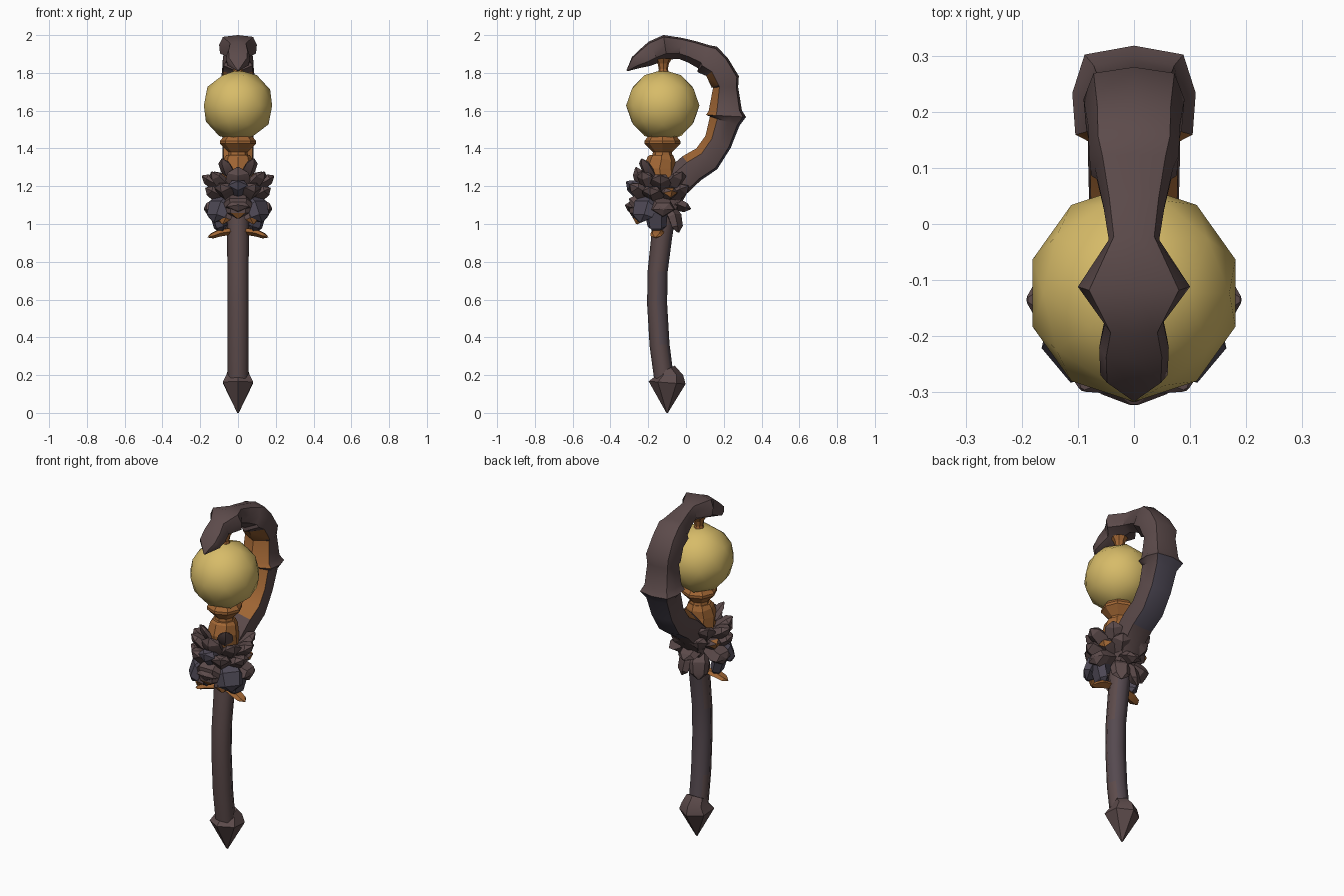
import bpy, bmesh, math
from mathutils import Vector

if "Cube" in bpy.data.objects:
    bpy.data.objects.remove(bpy.data.objects["Cube"])

def mat(name, col):
    m = bpy.data.materials.new(name)
    m.diffuse_color = (*col, 1)
    m.use_nodes = True
    m.node_tree.nodes["Principled BSDF"].inputs["Base Color"].default_value = m.diffuse_color
    return m

BROWN, SLATE, ORANGE, GOLD, DUSK = range(5)
MATS = [mat("dark brown", (0.108, 0.070, 0.070)), mat("slate", (0.076, 0.066, 0.092)),
        mat("copper orange", (0.36, 0.135, 0.035)), mat("gold", (0.68, 0.50, 0.14)),
        mat("dusky brown", (0.092, 0.068, 0.080))]
HEX = [(0, 1), (1, .5), (1, -.5), (0, -1), (-1, -.5), (-1, .5)]
OCT = [(math.cos(math.tau * k / 8), math.sin(math.tau * k / 8)) for k in range(8)]
CROOK = [(0, 1), (.95, .5), (1, -.2), (.8, -.85), (0, -1), (-.8, -.85), (-1, -.2), (-.95, .5)]
LEAF = [(0, 1), (1, .15), (.6, -.7), (-.6, -.7), (-1, .15)]
ORB = Vector((0, -0.123, 1.627))

def finish(name, bm, rule, smooth=None):
    bmesh.ops.recalc_face_normals(bm, faces=bm.faces[:])
    bm.normal_update()
    for f in bm.faces:
        f.material_index = rule(f.calc_center_median(), f.normal)
    me = bpy.data.meshes.new(name)
    bm.to_mesh(me)
    bm.free()
    for m in MATS:
        me.materials.append(m)
    ob = bpy.data.objects.new(name, me)
    bpy.context.collection.objects.link(ob)
    if smooth:
        bpy.ops.object.select_all(action='DESELECT')
        ob.select_set(True)
        bpy.context.view_layer.objects.active = ob
        bpy.ops.object.shade_smooth_by_angle(angle=math.radians(smooth))
    return ob

def loft(bm, path, sizes, profile, side):
    """Skin a profile along a path; sizes are (half width along side, half depth)."""
    path = [Vector(p) for p in path]
    rings = []
    for i, p in enumerate(path):
        t = (path[min(i + 1, len(path) - 1)] - path[max(i - 1, 0)]).normalized()
        n = side.cross(t).normalized()
        rings.append([bm.verts.new(p + side * (u * sizes[i][0]) + n * (v * sizes[i][1]))
                      for u, v in profile])
    k = len(profile)
    for a, b in zip(rings, rings[1:]):
        for j in range(k):
            bm.faces.new((a[j], a[(j + 1) % k], b[(j + 1) % k], b[j]))
    bm.faces.new(rings[0][::-1])
    bm.faces.new(rings[-1])

def staff_part(name, rows, profile, rule, smooth=None):
    bm = bmesh.new()
    flip = [(u, -v) for u, v in profile]      # depth +1 points away from the orb
    loft(bm, [(0, r[0], r[1]) for r in rows], [r[2:] for r in rows], flip, Vector((-1, 0, 0)))
    for f in bm.faces:
        f.smooth = bool(smooth)
    return finish(name, bm, rule, smooth)

# Curved shaft: rows are y, z, half width, half depth
staff_part("shaft", [
    (-.115, .17, .055, .052), (-.14, .36, .056, .053), (-.153, .58, .056, .053),
    (-.15, .75, .056, .053), (-.13, .92, .058, .055), (-.115, 1.05, .06, .06),
    (-.09, 1.2, .065, .07)], OCT, lambda c, n: DUSK if n.y > .4 else BROWN, 60)

# Pointed foot
staff_part("foot_spike", [
    (-.10, 0, .004, .004), (-.10, .16, .08, .098), (-.085, .20, .062, .07),
    (-.10, .23, .05, .045)], HEX, lambda c, n: BROWN, 35)

# Hooked crook with stepped segments, head and beak
def crook_colour(c, n):
    to_orb = (ORB - c).normalized()
    if 1.28 < c.z < 1.80 and c.y > -.08 and n.dot(to_orb) > .75:
        return ORANGE
    if 1.22 < c.z < 1.58 and n.y > .3:
        return SLATE
    return BROWN

staff_part("crook", [
    (-.11, 1.10, .06, .07), (-.065, 1.21, .075, .085), (.03, 1.295, .08, .08),
    (.11, 1.345, .082, .078), (.17, 1.435, .082, .074), (.205, 1.545, .085, .082),
    (.212, 1.572, .11, .106), (.208, 1.60, .09, .088), (.21, 1.725, .082, .066),
    (.208, 1.752, .09, .078), (.165, 1.83, .082, .074), (.112, 1.872, .08, .085),
    (.095, 1.885, .07, .068), (.03, 1.912, .055, .06), (-.03, 1.93, .045, .056),
    (-.11, 1.935, .10, .066), (-.17, 1.91, .052, .062), (-.215, 1.882, .062, .052),
    (-.265, 1.855, .06, .036), (-.312, 1.812, .004, .004)], CROOK, crook_colour, 42)

# Orb
bm = bmesh.new()
bmesh.ops.create_icosphere(bm, subdivisions=2, radius=.194)
for v in bm.verts:
    v.co = Vector((v.co.x * .98, v.co.y, v.co.z * .975)) + ORB
finish("orb", bm, lambda c, n: GOLD, 30)

# Turned holders below and above the orb
def turned(name, rows, y):
    bm = bmesh.new()
    loft(bm, [(0, y + r[2], r[0]) for r in rows], [(r[1], r[1]) for r in rows],
         OCT, Vector((1, 0, 0)))
    return finish(name, bm, lambda c, n: ORANGE)

turned("orb_cup", [(1.34, .058, 0), (1.38, .05, 0), (1.425, .095, 0), (1.44, .095, 0),
                   (1.465, .075, 0)], -.125)
turned("cup_base", [(1.22, .085, 0), (1.295, .085, -.01), (1.345, .075, 0), (1.365, .062, 0)], -.13)
turned("orb_pin", [(1.78, .035, 0), (1.82, .024, 0), (1.85, .03, 0), (1.875, .045, 0)], -.12)

# Leaf cluster
CORE_Y = -.135
def leaf(name, deg, z0, r1, z1, r2, z2, w, thick, col, tip=None):
    """Leaf leaving the core at height z0, swelling at (r1, z1), ending at (r2, z2)."""
    a = math.radians(deg)
    rad, side = Vector((math.sin(a), -math.cos(a), 0)), Vector((math.cos(a), math.sin(a), 0))
    at = lambda r, z: Vector((0, CORE_Y, 0)) + rad * r + Vector((0, 0, z))
    pts = [at(.03, z0), at(r1, z1), at(r1 * .35 + r2 * .65, z1 * .35 + z2 * .65), at(r2, z2)]
    bm = bmesh.new()
    loft(bm, pts, [(w * .65, thick * .9), (w, thick), (w * .85, thick * .75),
                   (w * .12, thick * .1)], LEAF, side)
    reach = (pts[2] - pts[3]).length * .95
    def rule(c, n):
        return tip if tip is not None and (c - pts[3]).length < reach else col
    finish(name, bm, rule, 25)

# Name, angles from front, z0, r1, z1, r2, z2, width, thickness, colour, tip colour
LEAVES = [
    ("collar_leaf", (40,), 1.22, .085, 1.28, .13, 1.345, .045, .025, BROWN, None),
    ("upper_leaf", (55, 132), 1.18, .11, 1.22, .17, 1.275, .055, .038, BROWN, None),
    ("upper_side_leaf", (90,), 1.17, .12, 1.22, .19, 1.255, .055, .042, BROWN, None),
    ("middle_leaf", (30,), 1.14, .12, 1.17, .185, 1.21, .058, .045, BROWN, None),
    ("middle_side_leaf", (72,), 1.13, .12, 1.16, .18, 1.19, .058, .042, BROWN, None),
    ("copper_leaf", (112,), 1.13, .10, 1.16, .16, 1.175, .048, .04, BROWN, ORANGE),
    ("rear_leaf", (150,), 1.12, .10, 1.17, .17, 1.20, .06, .045, BROWN, None),
    ("lower_pod", (50,), 1.15, .13, 1.09, .165, 1.01, .078, .06, SLATE, None),
    ("lower_side_pod", (95,), 1.13, .13, 1.085, .18, 1.08, .068, .055, BROWN, None),
    ("claw_root", (78,), 1.12, .115, 1.05, .085, .95, .06, .055, SLATE, None),
    ("front_claw", (33,), 1.09, .12, 1.07, .15, 1.00, .05, .04, BROWN, ORANGE),
    ("rear_claw", (150,), 1.10, .085, 1.04, .11, .955, .055, .038, BROWN, None),
    ("claw_toe", (80,), .965, .10, .955, .162, .93, .036, .022, ORANGE, None),
]
for name, angles, *rest in LEAVES:
    for d in angles:
        for s, label in ((1, "right"), (-1, "left")):
            leaf(f"{name}_{label}_{d}", d * s, *rest)
leaf("front_upper_shield", 0, 1.15, .09, 1.22, .13, 1.30, .068, .045, BROWN)
leaf("front_middle_leaf", 0, 1.14, .11, 1.18, .18, 1.225, .062, .05, SLATE)
leaf("front_lower_shield", 0, 1.17, .145, 1.115, .14, 1.03, .075, .042, BROWN, ORANGE)
leaf("front_lower_thorn", 0, 1.09, .13, 1.09, .187, 1.10, .07, .04, BROWN)
leaf("back_lower_leaf", 180, 1.10, .09, 1.11, .16, 1.08, .062, .04, BROWN)
